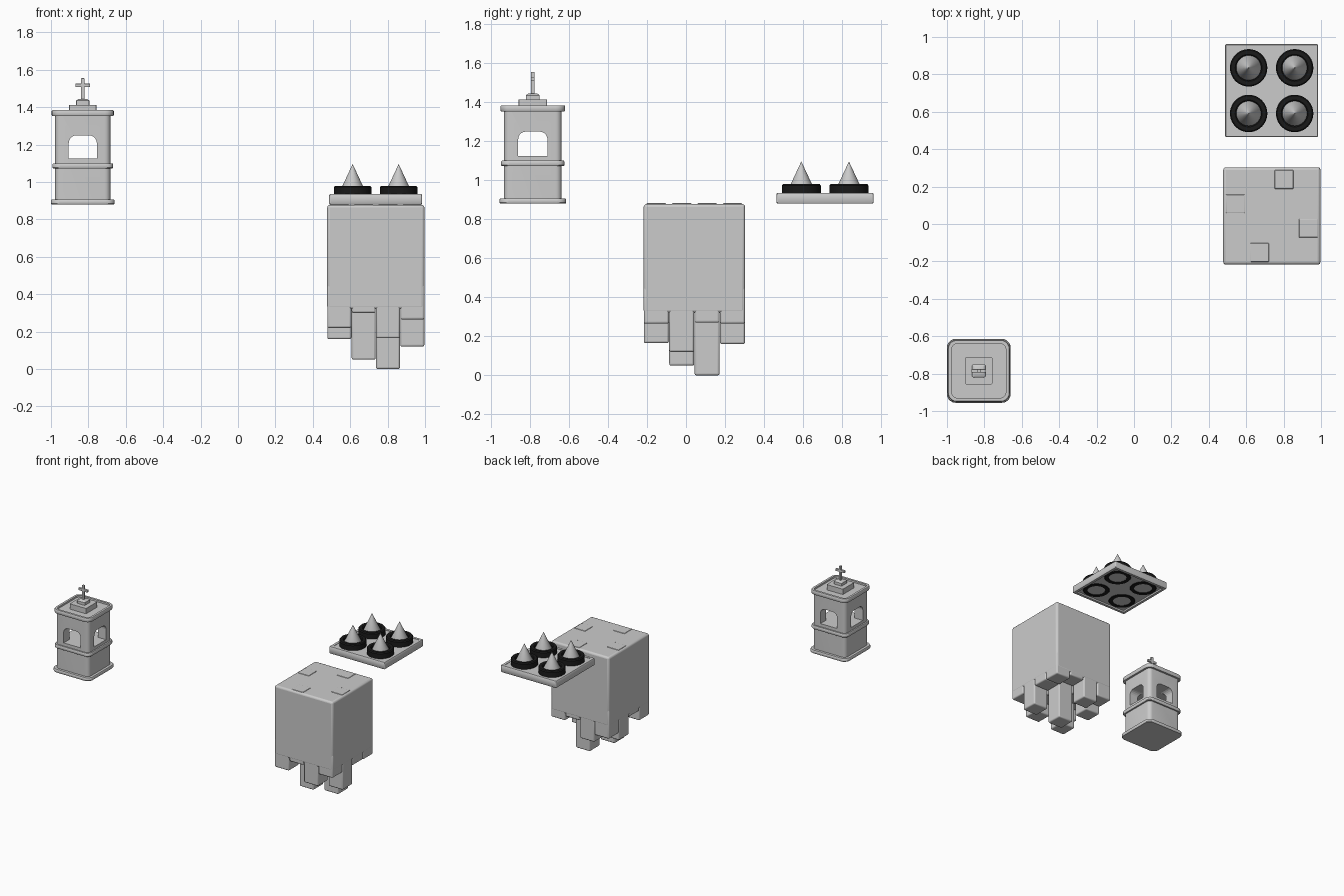
import bpy, bmesh, math

if "Cube" in bpy.data.objects:
    bpy.data.objects.remove(bpy.data.objects["Cube"])


def finish(bm, name, smooth=True, bevel=0.0):
    bmesh.ops.recalc_face_normals(bm, faces=bm.faces)
    me = bpy.data.meshes.new(name)
    bm.to_mesh(me)
    bm.free()
    ob = bpy.data.objects.new(name, me)
    bpy.context.collection.objects.link(ob)
    if bevel:
        m = ob.modifiers.new("bevel", "BEVEL")
        m.width, m.segments = bevel, 3
    if smooth:
        bpy.ops.object.select_all(action='DESELECT')
        bpy.context.view_layer.objects.active = ob
        ob.select_set(True)
        bpy.ops.object.shade_smooth_by_angle(angle=math.radians(35))
    return ob


def box(name, x0, x1, y0, y1, z0, z1, bevel=0.0):
    bm = bmesh.new()
    bmesh.ops.create_cube(bm, size=1)
    for v in bm.verts:
        v.co.x = x0 + (v.co.x + .5) * (x1 - x0)
        v.co.y = y0 + (v.co.y + .5) * (y1 - y0)
        v.co.z = z0 + (v.co.z + .5) * (z1 - z0)
    return finish(bm, name, True, bevel)


def rounded_square(w, r, n=5):
    h, pts = w / 2 - r, []
    for k, (sx, sy) in enumerate([(1, 1), (-1, 1), (-1, -1), (1, -1)]):
        for i in range(n + 1):
            a = math.pi / 2 * (k + i / n)
            pts.append((sx * h + r * math.cos(a), sy * h + r * math.sin(a)))
    return pts


def circle(r, n=40):
    return [(r * math.cos(math.tau * i / n), r * math.sin(math.tau * i / n)) for i in range(n)]


def loft(name, cx, cy, sections, closed=False):
    """Stack outlines [(points, z), ...]; closed joins last to first, else ends are capped."""
    bm = bmesh.new()
    loops = [[bm.verts.new((cx + x, cy + y, z)) for x, y in pts] for pts, z in sections]
    pairs = list(zip(loops, loops[1:]))
    if closed:
        pairs.append((loops[-1], loops[0]))
    else:
        bm.faces.new(loops[0])
        bm.faces.new(loops[-1])
    for a, b in pairs:
        n = len(a)
        for i in range(n):
            j = (i + 1) % n
            bm.faces.new((a[i], a[j], b[j], b[i]))
    return finish(bm, name)


# ---- small tower ----
TX, TY = -0.83, -0.785


def tier(name, rows):
    return loft(name, TX, TY, [(rounded_square(w, r), z) for w, r, z in rows])


tier("tower_base", [(.335, .045, .88), (.342, .048, .885), (.342, .048, .90), (.335, .045, .906)])
chamber = tier("tower_body", [(.295, .03, .90), (.295, .03, 1.37)])
tier("tower_band", [(.318, .04, 1.072), (.325, .042, 1.077), (.325, .042, 1.094), (.318, .04, 1.10)])
cap = [(.29, .03, 1.352), (.325, .045, 1.352), (.332, .048, 1.358), (.332, .048, 1.378),
       (.325, .045, 1.384), (.29, .03, 1.384)]
loft("tower_rim", TX, TY, [(rounded_square(w, r), z) for w, r, z in cap], closed=True)
tier("roof_step_lower", [(.145, .006, 1.365), (.145, .006, 1.413)])
tier("roof_step_upper", [(.07, .006, 1.41), (.07, .006, 1.435), (.05, .006, 1.443)])
box("cross_post", TX - .009, TX + .009, TY - .009, TY + .009, 1.44, 1.555, .002)
box("cross_arm", TX - .04, TX + .04, TY - .009, TY + .009, 1.508, 1.526, .002)

# window openings cut through both directions
arch = [(-.075, 1.125), (.075, 1.125)]
for sx, start in ((1, 0), (-1, 90)):
    for i in range(6):
        a = math.radians(start + i * 18)
        arch.append((sx * .035 + .04 * math.cos(a), 1.209 + .04 * math.sin(a)))
for name, across in (("window_cutter_front", False), ("window_cutter_side", True)):
    bm = bmesh.new()
    ends = []
    for d in (-.3, .3):
        ends.append([bm.verts.new((TX + (d if across else u), TY + (u if across else d), z))
                     for u, z in arch])
        bm.faces.new(ends[-1])
    for i in range(len(arch)):
        j = (i + 1) % len(arch)
        bm.faces.new((ends[0][i], ends[0][j], ends[1][j], ends[1][i]))
    cutter = finish(bm, name, False)
    cutter.hide_render = True
    m = chamber.modifiers.new("window", "BOOLEAN")
    m.operation, m.solver, m.object = 'DIFFERENCE', 'EXACT', cutter
    bpy.context.view_layer.objects.active = chamber
    bpy.ops.object.modifier_apply(modifier=m.name)
    bpy.data.objects.remove(cutter)

# ---- hanging block with columns of uneven length ----
BX, BY, S = 0.477, -0.217, 0.13
box("block_body", BX, BX + 4 * S, BY, BY + 4 * S, .32, .878, .015)
# column bottoms, rows from front to back, columns left to right
bottoms = [[.22, .30, .165, .265],
           [.30, .05, .25, .12],
           [.16, .25, .005, .27],
           [.22, .16, .30, .265]]
for j, row in enumerate(bottoms):
    for i, z in enumerate(row):
        z -= .005 if z < .01 else 0
        box(f"block_column_{i}_{j}", BX + i * S + .001, BX + (i + 1) * S - .001,
            BY + j * S + .001, BY + (j + 1) * S - .001, z, .45, .01)
# low raised pads at the top edges
for i, j in ((1, 0), (0, 2), (2, 3), (3, 1)):
    x, y = BX + (i + .5) * S, BY + (j + .5) * S
    box(f"top_pad_{i}_{j}", x - .05, x + .05, y - .05, y + .05, .80, .882, .004)

# ---- spike plate ----
PX, PY = 0.736, 0.713
black = bpy.data.materials.new("black")
black.diffuse_color = (.01, .01, .01, 1)
black.use_nodes = True
black.node_tree.nodes["Principled BSDF"].inputs["Base Color"].default_value = black.diffuse_color
frame = [(.45, .004, .88), (.49, .006, .88), (.497, .008, .885), (.497, .008, .93),
         (.49, .006, .935), (.45, .004, .935)]
loft("plate_frame", PX, PY, [(rounded_square(w, r), z) for w, r, z in frame], closed=True)
box("plate_panel", PX - .235, PX + .235, PY - .235, PY + .235, .893, .932)
for sx in (-1, 1):
    for sy in (-1, 1):
        x, y = PX + sx * .123, PY + sy * .122
        ring = [(.066, .89), (.095, .89), (.1, .895), (.1, .972), (.094, .98), (.072, .98), (.066, .974)]
        ob = loft("spike_collar", x, y, [(circle(r), z) for r, z in ring], closed=True)
        ob.data.materials.append(black)
        loft("spike", x, y, [(circle(.066), .925), (circle(.066), .955),
                             (circle(.0005), 1.095)])
